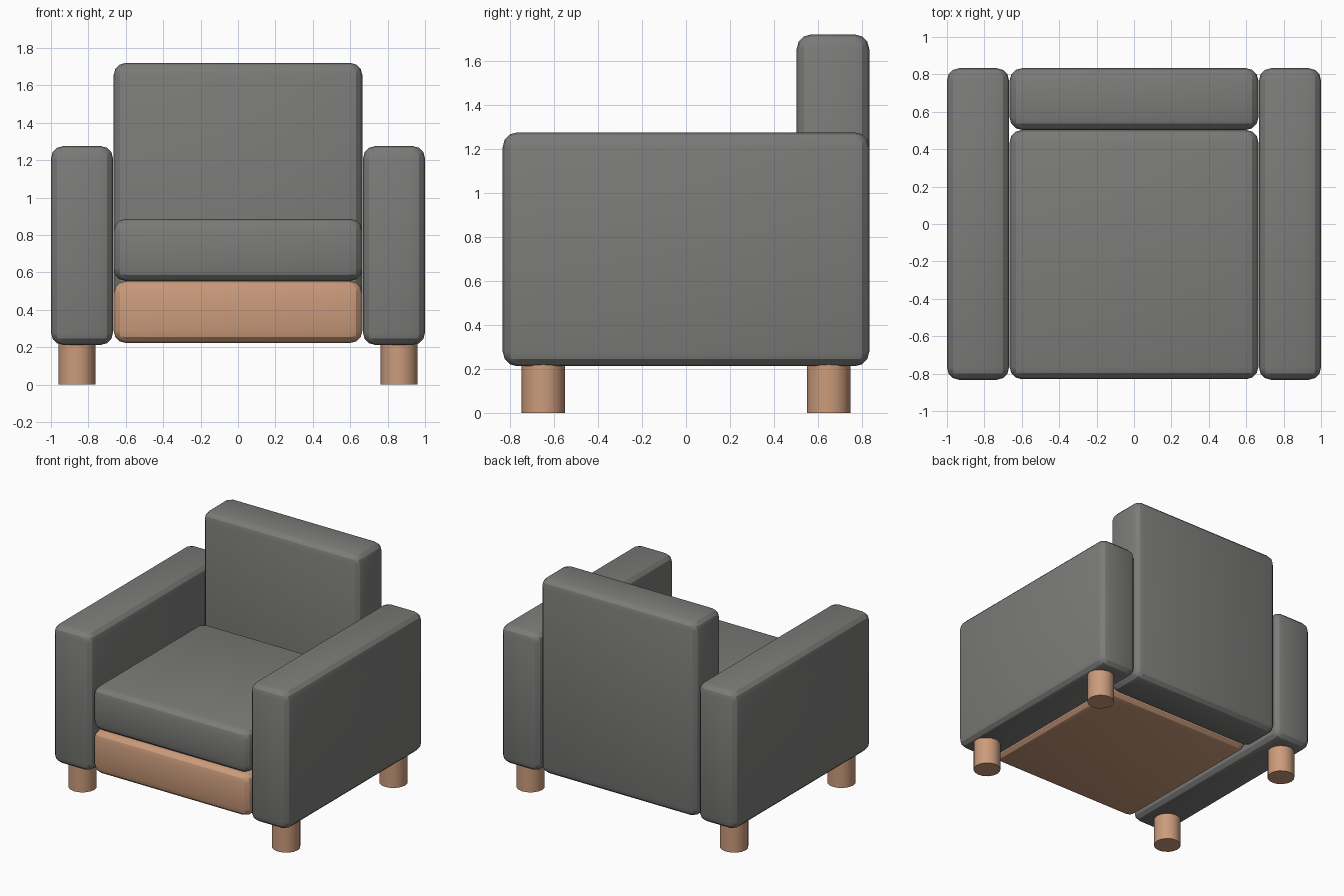
import bpy

if "Cube" in bpy.data.objects:
    bpy.data.objects.remove(bpy.data.objects["Cube"])


def material(name, rgb):
    m = bpy.data.materials.new(name)
    m.diffuse_color = (*rgb, 1.0)
    m.use_nodes = True
    m.node_tree.nodes["Principled BSDF"].inputs["Base Color"].default_value = m.diffuse_color
    return m


fabric = material("grey fabric", (0.20, 0.20, 0.195))
wood = material("light wood", (0.60, 0.33, 0.20))


def rounded_block(name, lo, hi, mat, bevel=0.066):
    """Box between two corners with softly rounded edges."""
    bpy.ops.mesh.primitive_cube_add(size=1)
    ob = bpy.context.object
    ob.name = name
    for v in ob.data.vertices:
        for i in range(3):
            v.co[i] = lo[i] if v.co[i] < 0 else hi[i]
    ob.data.materials.append(mat)
    mod = ob.modifiers.new("rounding", 'BEVEL')
    mod.width = bevel
    mod.segments = 3
    mod.limit_method = 'NONE'
    bpy.ops.object.modifier_apply(modifier=mod.name)
    bpy.ops.object.shade_smooth_by_angle(angle=0.4)
    return ob


# Frame, cushion and backrest
rounded_block("base_frame", (-0.665, -0.83, 0.222), (0.665, 0.503, 0.554), wood)
rounded_block("seat_cushion", (-0.665, -0.83, 0.554), (0.665, 0.503, 0.886), fabric)
rounded_block("backrest", (-0.665, 0.503, 0.222), (0.665, 0.833, 1.72), fabric)

# Armrests and legs on both sides
for side, s in (("left", -1), ("right", 1)):
    x0, x1 = sorted((s * 0.668, s * 1.0))
    rounded_block(side + "_armrest", (x0, -0.833, 0.212), (x1, 0.833, 1.275), fabric)
    for end, y in (("front", -0.648), ("back", 0.648)):
        bpy.ops.mesh.primitive_cylinder_add(vertices=16, radius=0.099, depth=0.23,
                                            location=(s * 0.862, y, 0.115))
        leg = bpy.context.object
        leg.name = f"{end}_{side}_leg"
        leg.data.materials.append(wood)
        bpy.ops.object.shade_smooth_by_angle()
